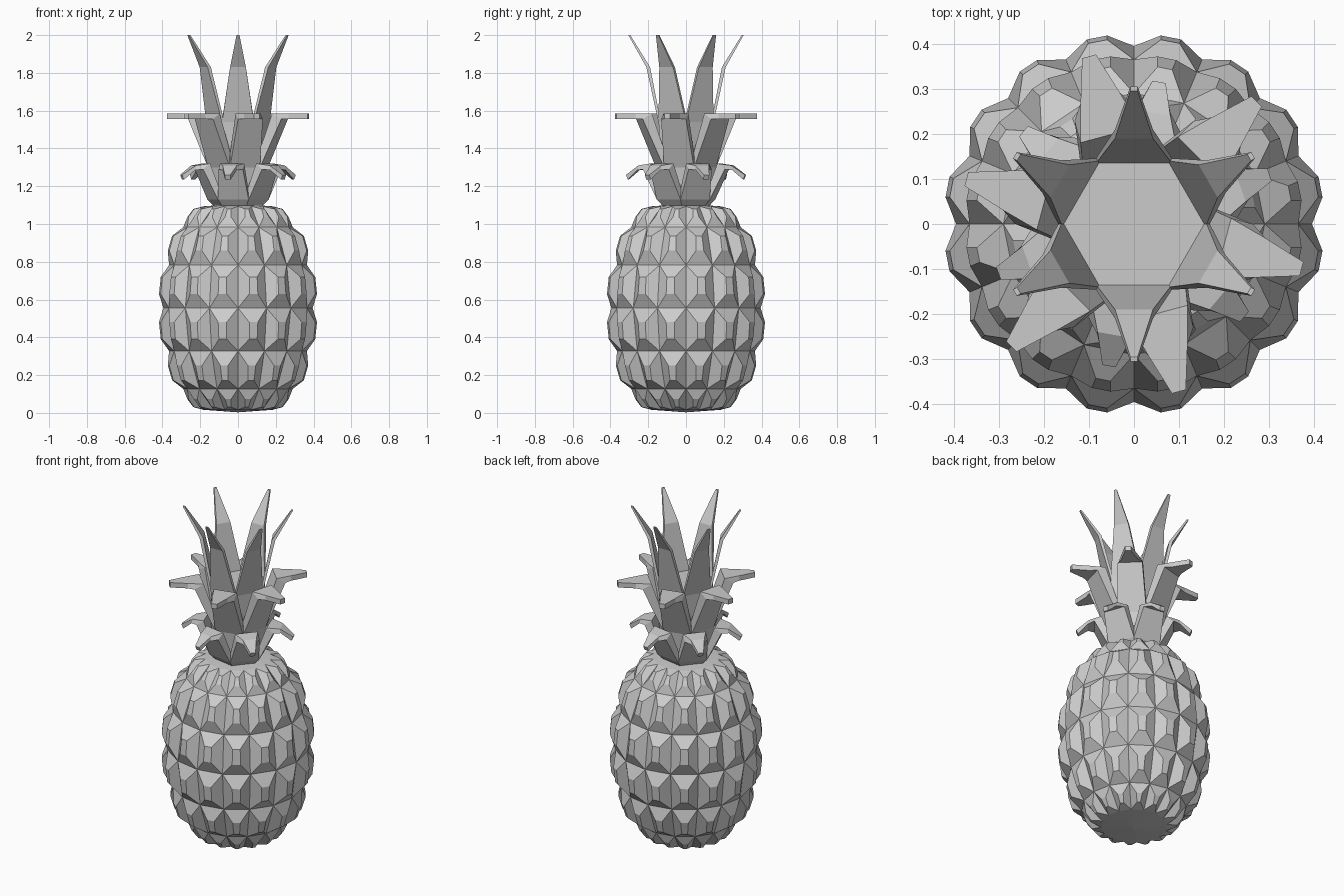
import bpy, bmesh
from math import radians, cos, sin, pi
from mathutils import Matrix, Vector

if "Cube" in bpy.data.objects:
    bpy.data.objects.remove(bpy.data.objects["Cube"])


def finish(bm, name):
    bmesh.ops.recalc_face_normals(bm, faces=bm.faces)
    me = bpy.data.meshes.new(name)
    bm.to_mesh(me)
    bm.free()
    ob = bpy.data.objects.new(name, me)
    bpy.context.collection.objects.link(ob)
    return ob


# fruit body: 16 x 8 ellipsoid with shallow caps, each cell raised into a blunt pyramid
bm = bmesh.new()
bmesh.ops.create_uvsphere(bm, u_segments=16, v_segments=8, radius=1)
mid = Vector((0, 0, 0.555))
for v in bm.verts:
    r, z = 0.395, v.co.z * 0.595
    if abs(v.co.z) > 0.99:                      # poles
        z = v.co.z * 0.552
    elif abs(v.co.z) > 0.9:                     # cap rims
        r, z = 0.48, v.co.z * 0.583
    elif abs(v.co.z) > 0.6:                     # shoulders
        r, z = 0.41, v.co.z * 0.605
    v.co = Vector((v.co.x * r, v.co.y * r, z)) + mid
bmesh.ops.recalc_face_normals(bm, faces=bm.faces)
bm.normal_update()
cells = [f for f in bm.faces if len(f.verts) == 4]
bmesh.ops.inset_individual(bm, faces=cells, thickness=0.01)
for f in cells:
    c, n = f.calc_center_median(), f.normal.copy()
    end_row = abs(c.z - mid.z) > 0.45
    for v in f.verts:
        d = v.co - c
        v.co = c + Vector((d.x * 0.33, d.y * 0.33, d.z * 0.42)) + n * (0.03 if end_row else 0.045)
finish(bm, "fruit_body")


def loft(bm, rings):
    """Skin a stack of equal-length point rings and cap both ends."""
    rows = [[bm.verts.new(p) for p in ring] for ring in rings]
    n = len(rows[0])
    for a, b in zip(rows, rows[1:]):
        for i in range(n):
            bm.faces.new((a[i], a[(i + 1) % n], b[(i + 1) % n], b[i]))
    bm.faces.new(rows[0][::-1])
    bm.faces.new(rows[-1])


def crown_tier(name, turn, cup, leaf):
    """cup: (radius, z) hexagons; leaf: (outer r, outer z, inner r, inner z, half width)."""
    bm = bmesh.new()
    loft(bm, [[(r * cos(radians(turn) + k * pi / 3 + pi / 6),
                r * sin(radians(turn) + k * pi / 3 + pi / 6), z)
               for k in range(6)] for r, z in cup])
    for k in range(6):
        rot = Matrix.Rotation(radians(turn) + k * pi / 3, 3, 'Z')
        loft(bm, [[rot @ Vector(p) for p in
                   ((ro, -w, zo), (ro, w, zo), (ri, w, zi), (ri, -w, zi))]
                  for ro, zo, ri, zi, w in leaf])
    finish(bm, name)


# short drooping leaves
crown_tier("lower_leaves", 20, [(0.13, 1.095), (0.165, 1.13), (0.155, 1.16)],
           [(0.143, 1.13, 0.12, 1.15, 0.082), (0.22, 1.29, 0.18, 1.32, 0.065),
            (0.255, 1.285, 0.25, 1.31, 0.038), (0.31, 1.235, 0.32, 1.26, 0.015)])
# middle leaves with level tips
crown_tier("middle_leaves", 45, [(0.14, 1.14), (0.165, 1.31), (0.165, 1.36)],
           [(0.143, 1.30, 0.12, 1.33, 0.082), (0.255, 1.555, 0.205, 1.585, 0.068),
            (0.29, 1.555, 0.29, 1.585, 0.045), (0.385, 1.555, 0.385, 1.585, 0.016)])
# tall upright leaves
crown_tier("upper_leaves", 30, [(0.155, 1.33), (0.168, 1.55)],
           [(0.146, 1.54, 0.135, 1.55, 0.084), (0.21, 1.83, 0.19, 1.83, 0.042),
            (0.305, 2.0, 0.295, 2.0, 0.008)])
